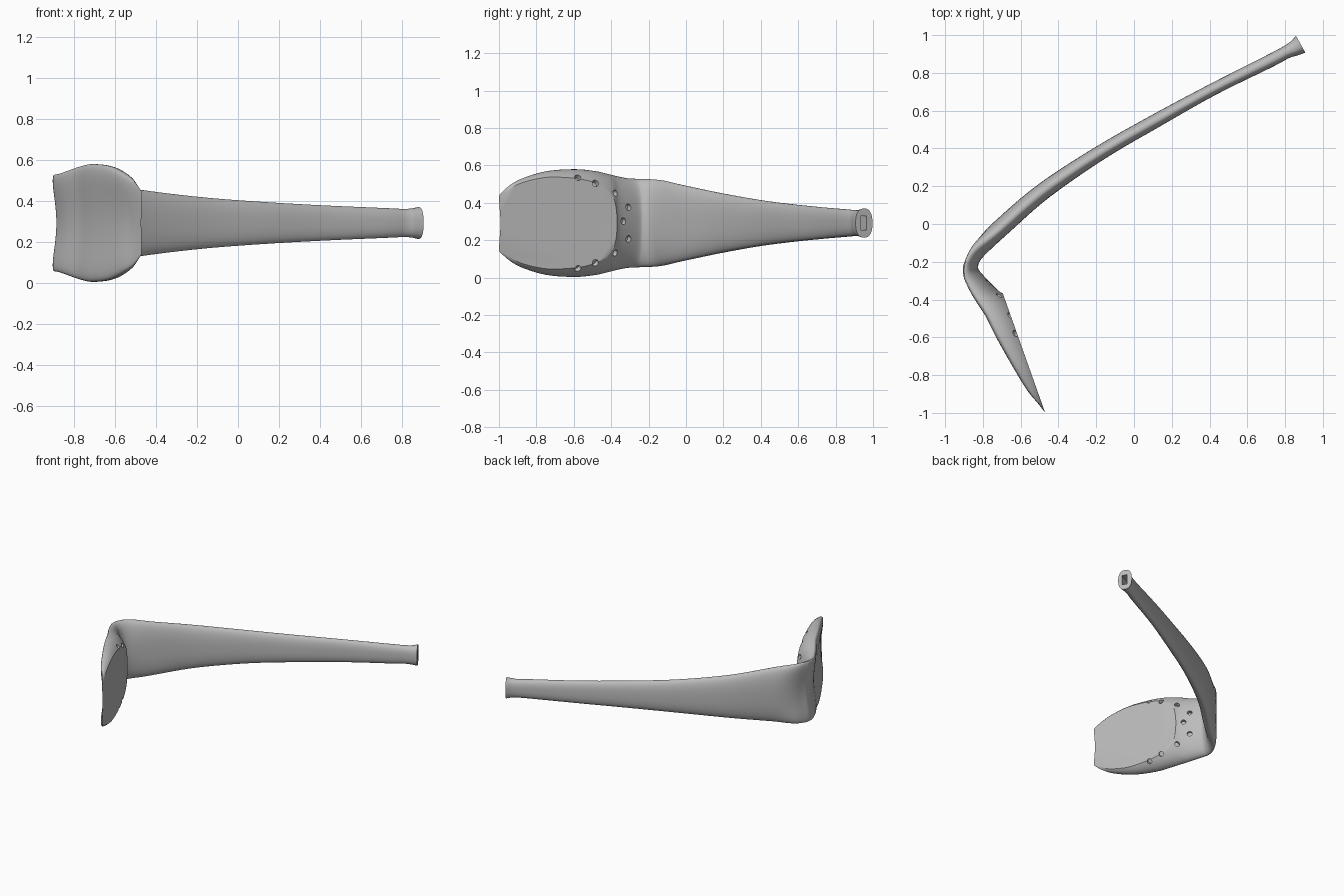
import bpy, math
from mathutils import Vector
from mathutils.bvhtree import BVHTree

if "Cube" in bpy.data.objects:
    bpy.data.objects.remove(bpy.data.objects["Cube"])

MID = 0.292      # height of the symmetry plane
RING = 64        # points round each cross-section
STEPS = 5        # rings between stations

grey = bpy.data.materials.new("plain_grey")
grey.use_nodes = True
colour = (0.5, 0.5, 0.5, 1)
grey.diffuse_color = colour
grey.node_tree.nodes["Principled BSDF"].inputs["Base Color"].default_value = colour

# Stations from pad tip to arm end: outer x, y, inner x, y, half height
stations = [
    (-.47, -1, -.465, -.995, .15),
    (-.51, -.95, -.47, -.94, .197),
    (-.57, -.88, -.46, -.86, .238),
    (-.65, -.75, -.49, -.73, .277),
    (-.735, -.6, -.55, -.57, .288),
    (-.79, -.49, -.6, -.47, .278),
    (-.835, -.42, -.66, -.39, .262),
    (-.865, -.37, -.715, -.355, .25),
    (-.89, -.32, -.785, -.285, .24),
    (-.905, -.28, -.82, -.245, .237),
    (-.908, -.24, -.825, -.225, .236),
    (-.9, -.2, -.815, -.195, .235),
    (-.85, -.1, -.77, -.145, .226),
    (-.72, .03, -.65, -.035, .2),
    (-.5, .215, -.45, .14, .162),
    (-.2, .41, -.155, .345, .126),
    (.1, .58, .14, .518, .103),
    (.4, .74, .435, .685, .086),
    (.7, .892, .73, .83, .073),
    (.79, .94, .82, .878, .069),
    (.83, .967, .865, .892, .071),
    (.857, .997, .907, .907, .078),
]


def spline(a, b, c, d, t):
    return tuple(0.5 * (2 * q + (r - p) * t + (2 * p - 5 * q + 4 * r - s) * t * t
                        + (3 * q - p - 3 * r + s) * t ** 3)
                 for p, q, r, s in zip(a, b, c, d))


def section(ox, oy, ix, iy, half):
    """Oval in the arm, blending to a dome with a dished back in the pad."""
    w = min(1, max(0, -oy / 0.2))
    w = w * w * (3 - 2 * w)
    thick = math.hypot(ix - ox, iy - oy)
    rim = 0.5 - 0.35 * w
    dip = w * min(0.25, 0.024 / max(thick, 0.001))
    ring = []
    for k in range(RING):
        a = math.tau * k / RING
        c, s = math.cos(a), math.sin(a)
        z = math.copysign(abs(c) ** (0.8 + 0.2 * w), c) * half
        side = abs(s) ** (0.85 + 0.15 * w)
        if s >= 0:
            u = rim + (1 - rim) * side
        else:
            u = rim * (1 - side) ** (1 + 2 * w) + dip * side ** 4
        ring.append((ox + (ix - ox) * u, oy + (iy - oy) * u, MID + z))
    return ring


def add_object(name, verts, faces):
    mesh = bpy.data.meshes.new(name)
    mesh.from_pydata(verts, [], faces)
    mesh.materials.append(grey)
    obj = bpy.data.objects.new(name, mesh)
    bpy.context.collection.objects.link(obj)
    return obj


def activate(obj):
    bpy.ops.object.select_all(action='DESELECT')
    obj.select_set(True)
    bpy.context.view_layer.objects.active = obj


def carve(obj, cutter):
    cutter.hide_render = True
    mod = obj.modifiers.new("carve", 'BOOLEAN')
    mod.operation = 'DIFFERENCE'
    mod.solver = 'EXACT'
    mod.object = cutter
    activate(obj)
    bpy.ops.object.modifier_apply(modifier=mod.name)
    bpy.data.objects.remove(cutter)


def box(name, centre, size, turn):
    bpy.ops.mesh.primitive_cube_add(size=1, location=centre, rotation=(0, 0, turn))
    obj = bpy.context.object
    obj.name, obj.scale = name, size
    obj.data.materials.append(grey)
    bpy.context.view_layer.update()
    return obj


# Arm and pad lofted as one body
rows = []
last = len(stations) - 1
for i in range(last):
    four = [stations[min(last, max(0, i + j))] for j in (-1, 0, 1, 2)]
    rows += [spline(*four, t / STEPS) for t in range(STEPS)]
rows.append(stations[last])
verts = [p for row in rows for p in section(*row)]
faces = []
for i in range(len(rows) - 1):
    for k in range(RING):
        n = (k + 1) % RING
        faces.append((i * RING + k, i * RING + n, (i + 1) * RING + n, (i + 1) * RING + k))
faces.append(tuple(reversed(range(RING))))
faces.append(tuple(range(len(verts) - RING, len(verts))))
body = add_object("arm_and_pad", verts, faces)
activate(body)
bpy.ops.object.mode_set(mode='EDIT')
bpy.ops.mesh.select_all(action='SELECT')
bpy.ops.mesh.normals_make_consistent(inside=False)
bpy.ops.object.mode_set(mode='OBJECT')

# Small blind holes around the pad rim, square to the surface
tree = BVHTree.FromObject(body, bpy.context.evaluated_depsgraph_get())
half_holes = [(-.578, .245), (-.483, .215), (-.378, .16), (-.308, .085)]
spots = [(y, MID + s * z) for y, z in half_holes for s in (1, -1)] + [(-.335, MID + .01)]
pegs = []
for y, z in spots:
    hit, normal, _, _ = tree.ray_cast(Vector((-.3, y, z)), Vector((-1, 0, 0)))
    if hit is None:
        continue
    bpy.ops.mesh.primitive_cylinder_add(
        vertices=20, radius=0.018, depth=0.05, location=hit,
        rotation=normal.to_track_quat('Z', 'Y').to_euler())
    peg = bpy.context.object
    peg.data.materials.append(grey)
    pegs.append(peg)

# Flat inner face of the pad
carve(body, box("pad_cutter", (-.58 + .15 * .942, -.69 + .15 * .334, MID), (.3, .8, .8), .341))
for peg in pegs:
    carve(body, peg)

# Slot in the arm end
carve(body, box("slot_cutter", (.884, .948, MID), (.2, .036, .075), .507))

activate(body)
bpy.ops.object.shade_smooth_by_angle(angle=math.radians(32))
